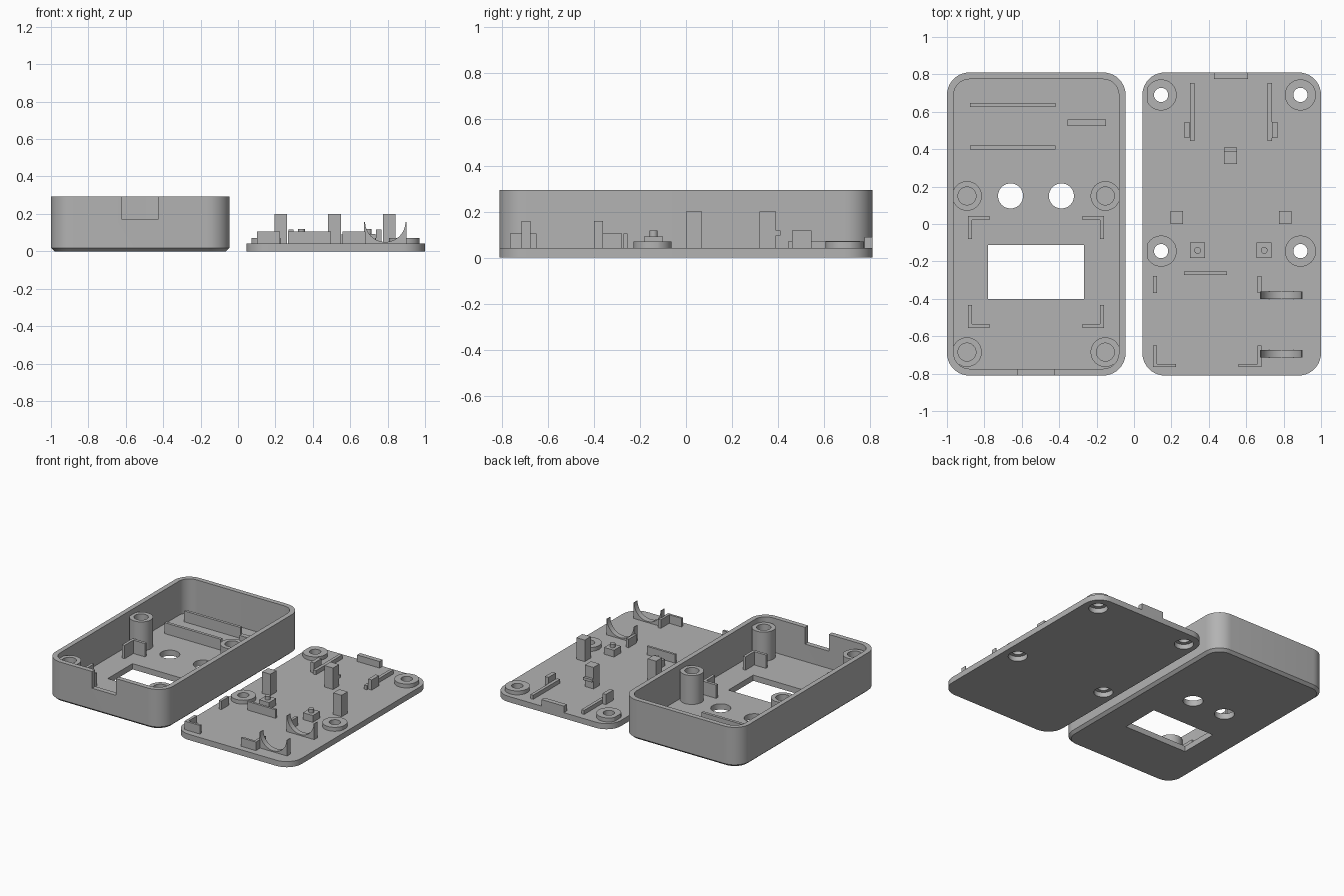
import bpy, bmesh
from math import sin, cos, pi

if "Cube" in bpy.data.objects:
    bpy.data.objects.remove(bpy.data.objects["Cube"], do_unlink=True)

grey = bpy.data.materials.new("grey plastic")
grey.use_nodes = True
grey.diffuse_color = (0.45, 0.45, 0.45, 1)
grey.node_tree.nodes["Principled BSDF"].inputs["Base Color"].default_value = (0.45, 0.45, 0.45, 1)

FLOOR = 0.042   # plate thickness of both halves
SINK = 0.03     # start height of parts standing on a plate
RIM = 0.293
HALF_W, HALF_L = 0.4775, 0.81
CX = 0.5225     # distance of each half's centre from x = 0


def loft(name, rings):
    """Closed solid through equal-length rings of points."""
    bm = bmesh.new()
    loops = [[bm.verts.new(p) for p in ring] for ring in rings]
    n = len(loops[0])
    bm.faces.new(loops[0][::-1])
    bm.faces.new(loops[-1])
    for a, b in zip(loops, loops[1:]):
        for i in range(n):
            j = (i + 1) % n
            bm.faces.new((a[i], a[j], b[j], b[i]))
    bmesh.ops.recalc_face_normals(bm, faces=bm.faces)
    mesh = bpy.data.meshes.new(name)
    bm.to_mesh(mesh)
    bm.free()
    mesh.materials.append(grey)
    obj = bpy.data.objects.new(name, mesh)
    bpy.context.collection.objects.link(obj)
    return obj


def rounded(cx, inset, z, radius=0.12, steps=10):
    """Rounded rectangle outline of a case half, moved inwards by inset."""
    r = radius - inset
    w, h = HALF_W - radius, HALF_L - radius
    pts = []
    for k, (sx, sy) in enumerate(((1, 1), (-1, 1), (-1, -1), (1, -1))):
        for i in range(steps + 1):
            a = (k + i / steps) * pi / 2
            pts.append((cx + sx * w + r * cos(a), sy * h + r * sin(a), z))
    return pts


def block(name, x0, x1, y0, y1, z1, z0=SINK):
    return loft(name, [[(x0, y0, z), (x1, y0, z), (x1, y1, z), (x0, y1, z)] for z in (z0, z1)])


def cylinder(name, x, y, r, z0, z1, n=48):
    return loft(name, [[(x + r * cos(2 * pi * i / n), y + r * sin(2 * pi * i / n), z)
                        for i in range(n)] for z in (z0, z1)])


def boolean(obj, cutter, operation="DIFFERENCE"):
    mod = obj.modifiers.new("cut", "BOOLEAN")
    mod.operation, mod.solver, mod.object = operation, "EXACT", cutter
    bpy.context.view_layer.objects.active = obj
    bpy.ops.object.modifier_apply(modifier=mod.name)
    bpy.data.objects.remove(cutter, do_unlink=True)


def smooth(obj):
    bpy.ops.object.select_all(action="DESELECT")
    obj.select_set(True)
    bpy.context.view_layer.objects.active = obj
    bpy.ops.object.shade_smooth_by_angle(angle=0.5)


# Case shell: chamfered tray with window, two button holes and a rim notch
shell = loft("case_shell", [rounded(-CX, 0.02, 0), rounded(-CX, 0, 0.018), rounded(-CX, 0, RIM)])
boolean(shell, loft("cavity", [rounded(-CX, 0.036, FLOOR), rounded(-CX, 0.036, 0.4)]))
boolean(shell, block("window", -0.78, -0.267, -0.40, -0.112, 0.1, -0.1))
boolean(shell, block("notch", -0.62, -0.427, -0.9, -0.75, 0.4, 0.17))
for x in (-0.66, -0.388):
    boolean(shell, cylinder("button_hole", x, 0.15, 0.067, -0.1, 0.1))
smooth(shell)

# Case screw posts, blind bored
for x in (-0.893, -0.153):
    for y in (0.15, -0.685):
        post = cylinder("screw_post", x, y, 0.079, SINK, 0.255)
        boolean(post, cylinder("bore", x, y, 0.048, FLOOR, 0.4))
        smooth(post)

# Case rails and rib
for y in (0.399, 0.626):
    block("board_rail", -0.877, -0.42, y, y + 0.021, 0.122)
block("short_rib", -0.355, -0.15, 0.525, 0.56, 0.12)

# Corner brackets around the window
T = 0.021
for x, sx in ((-0.888, 1), (-0.16, -1)):
    for y, sy in ((0.043, -1), (-0.556, 1)):
        block("bracket_side", *sorted((x, x + sx * T)), *sorted((y, y + sy * 0.122)), 0.14)
        block("bracket_end", *sorted((x + sx * T, x + sx * 0.115)), *sorted((y, y + sy * T)), 0.14)

# Lid plate with bored, counterbored screw bosses
lid = loft("lid_plate", [rounded(CX, 0, 0), rounded(CX, 0, FLOOR)])
for x in (0.145, 0.89):
    for y in (0.69, -0.145):
        boss = cylinder("lid_boss", x, y, 0.083, SINK, 0.071)
        boolean(boss, block("trim", 0.072, 0.97, -1, 1, 1, -1), "INTERSECT")
        for part in (lid, boss):
            boolean(part, cylinder("screw_hole", x, y, 0.038, -0.1, 0.2))
            boolean(part, cylinder("head_recess", x, y, 0.064, -0.1, 0.036))
        smooth(boss)
smooth(lid)
block("lid_tab", 0.427, 0.61, 0.775, 0.81, 0.09)

# Lid board rails with side stops
for x, stop in ((0.30, 0.27), (0.715, 0.738)):
    block("lid_rail", x, x + 0.023, 0.445, 0.755, 0.072)
    block("rail_stop", stop, stop + 0.028, 0.46, 0.545, 0.117)

# Lid support posts; the middle one has a latch nub
block("latch_post", 0.48, 0.55, 0.32, 0.39, 0.2)
block("latch_nub", 0.48, 0.55, 0.385, 0.41, 0.117, 0.097)
for x in (0.195, 0.775):
    block("support_post", x, x + 0.068, 0, 0.07, 0.2)

# Locating pegs on square pads
for x in (0.34, 0.696):
    block("peg_pad", x - 0.04, x + 0.04, -0.182, -0.1, 0.092)
    smooth(cylinder("locating_peg", x, -0.141, 0.018, 0.08, 0.118, 24))

# Board fence and its corner stops
block("fence_bar", 0.267, 0.497, -0.272, -0.255, 0.105)
for x in (0.101, 0.66):
    block("fence_side", x, x + 0.021, -0.368, -0.277, 0.105)
    block("fence_corner", x, x + 0.021, -0.765, -0.65, 0.105)
block("fence_foot_right", 0.122, 0.225, -0.765, -0.748, 0.105)
block("fence_foot_left", 0.56, 0.66, -0.765, -0.748, 0.105)

# Curved cradles with a round seat and pointed horns
for y in (-0.40, -0.715):
    arc = [(0.7875 + 0.108 * cos(pi + pi * i / 24), 0.158 + 0.108 * sin(pi + pi * i / 24))
           for i in range(25)]
    outline = [(0.90, SINK), (0.90, 0.158)] + arc[::-1] + [(0.675, 0.158), (0.675, SINK)]
    smooth(loft("round_cradle", [[(x, yy, z) for x, z in outline] for yy in (y, y + 0.04)]))
